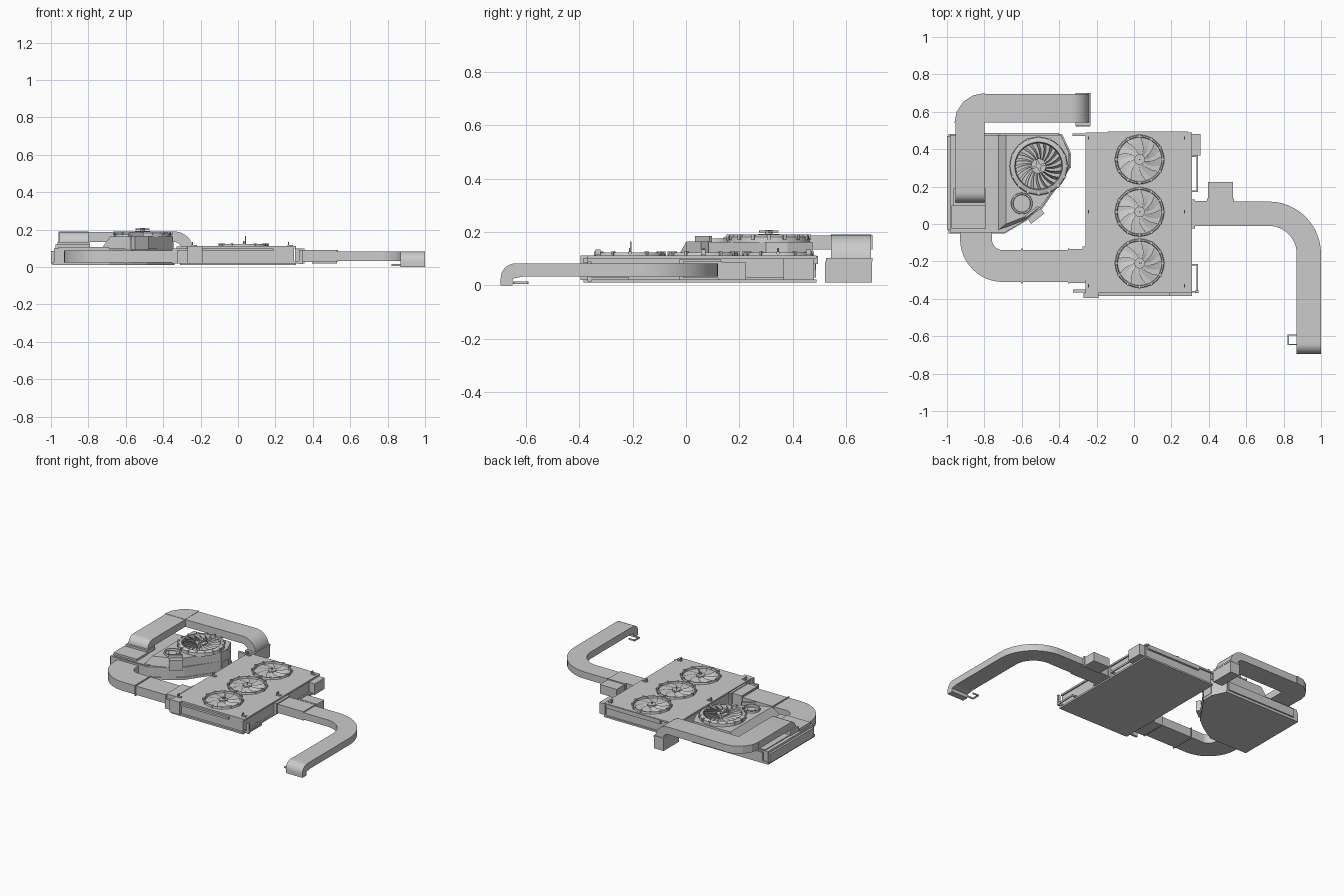
import bpy, bmesh
from math import cos, sin, pi, radians
from mathutils import Matrix, Vector


def finish(name, bm, smooth=False):
    bmesh.ops.recalc_face_normals(bm, faces=bm.faces)
    me = bpy.data.meshes.new(name)
    bm.to_mesh(me)
    bm.free()
    ob = bpy.data.objects.new(name, me)
    bpy.context.collection.objects.link(ob)
    if smooth:
        bpy.context.view_layer.objects.active = ob
        ob.select_set(True)
        bpy.ops.object.shade_smooth_by_angle(angle=radians(35))
        ob.select_set(False)
    return ob


def prism(name, pts, axis, lo, hi, smooth=False):
    """Extrude a 2D outline along an axis."""
    place = {'x': lambda p, t: (t, p[0], p[1]),
             'y': lambda p, t: (p[0], t, p[1]),
             'z': lambda p, t: (p[0], p[1], t)}[axis]
    bm = bmesh.new()
    a = [bm.verts.new(place(p, lo)) for p in pts]
    b = [bm.verts.new(place(p, hi)) for p in pts]
    bm.faces.new(a)
    bm.faces.new(b)
    for i in range(len(pts)):
        j = (i + 1) % len(pts)
        bm.faces.new((a[i], a[j], b[j], b[i]))
    return finish(name, bm, smooth)


def box(name, x0, x1, y0, y1, z0, z1, turn=0):
    c = Vector(((x0 + x1) / 2, (y0 + y1) / 2, (z0 + z1) / 2))
    bm = bmesh.new()
    bmesh.ops.create_cube(bm, size=1, matrix=Matrix.Translation(c) @ Matrix.Rotation(turn, 4, 'Z')
                          @ Matrix.Diagonal((x1 - x0, y1 - y0, z1 - z0, 1)))
    return finish(name, bm)


def arc(cx, cy, r, a0, a1, n=10):
    return [(cx + r * cos(radians(a0 + (a1 - a0) * i / n)),
             cy + r * sin(radians(a0 + (a1 - a0) * i / n))) for i in range(n + 1)]


def lathe(name, x, y, profile, n=40):
    """Revolve a closed (radius, z) profile."""
    bm = bmesh.new()
    rings = [[bm.verts.new((x + r * cos(2 * pi * i / n), y + r * sin(2 * pi * i / n), z))
              for r, z in profile] for i in range(n)]
    m = len(profile)
    for i in range(n):
        for k in range(m):
            bm.faces.new((rings[i][k], rings[i][(k + 1) % m],
                          rings[(i + 1) % n][(k + 1) % m], rings[(i + 1) % n][k]))
    return finish(name, bm, True)


def cyl(name, x, y, r, z0, z1, n=24):
    return prism(name, arc(x, y, r, 0, 360 - 360 / n, n - 1), 'z', z0, z1, True)


def blades(name, x, y, r0, r1, z0, z1, count, sweep, chord):
    """Ring of tilted fan blades."""
    bm = bmesh.new()
    for i in range(count):
        a = 2 * pi * i / count
        prev = None
        for s in range(4):
            t = s / 3
            r = r0 + (r1 - r0) * t
            b = a + sweep * t
            row = [bm.verts.new((x + r * cos(b + d), y + r * sin(b + d), z))
                   for d, z in ((0, z0), (chord, z1))]
            if prev:
                bm.faces.new((prev[0], prev[1], row[1], row[0]))
            prev = row
    return finish(name, bm)


# Condenser box with top plate and base flange
box("condenser_body", -0.25, 0.30, -0.37, 0.48, 0.01, 0.10)
box("condenser_top_plate", -0.26, 0.31, -0.37, 0.49, 0.10, 0.112)
box("condenser_base", -0.26, 0.31, -0.385, 0.49, 0.01, 0.022)
box("front_flange", -0.27, -0.19, -0.395, -0.37, 0.02, 0.112)
box("front_lip", -0.27, 0.19, -0.386, -0.37, 0.085, 0.10)
box("back_lip", -0.14, 0.29, 0.48, 0.495, 0.08, 0.11)

# Three condenser fans
for k, fy in enumerate((0.345, 0.065, -0.21)):
    lathe(f"fan_ring_{k}", 0.03, fy, [(0.132, 0.11), (0.128, 0.124), (0.121, 0.124), (0.117, 0.11)])
    blades(f"fan_blades_{k}", 0.03, fy, 0.03, 0.113, 0.113, 0.121, 9, 0.4, 0.42)
    cyl(f"fan_hub_{k}", 0.03, fy, 0.028, 0.11, 0.124)
    cyl(f"fan_pin_{k}", 0.03, fy, 0.004, 0.12, 0.14, 8)
    for j in range(12):
        a = 2 * pi * j / 12
        cx, cy = 0.03 + 0.126 * cos(a), fy + 0.126 * sin(a)
        box(f"fan_clip_{k}_{j}", cx - 0.009, cx + 0.009, cy - 0.005, cy + 0.005, 0.112, 0.127, a)
box("thin_pin", 0.038, 0.043, -0.21, -0.205, 0.12, 0.165)

# Lifting brackets along the plate edges
for sx in (-0.235, 0.28):
    for sy in (-0.33, 0.065, 0.46):
        box("lifting_bracket", sx - 0.015, sx + 0.015, sy - 0.009, sy + 0.009, 0.11, 0.118)
        box("lifting_lug", sx - 0.012, sx - 0.006, sy - 0.009, sy + 0.009, 0.11, 0.135)

# Side fittings and handle frames
box("side_box", 0.31, 0.355, 0.365, 0.48, 0.02, 0.10)
for y0, y1 in ((-0.365, -0.215), (0.17, 0.365)):
    box("handle_rail", 0.335, 0.342, y0, y1, 0.02, 0.032)
    for e in (y0, y1 - 0.008):
        box("handle_arm", 0.30, 0.342, e, e + 0.008, 0.02, 0.032)
box("handle_upright", 0.325, 0.345, -0.37, -0.355, 0.015, 0.09)
box("left_back_strap", -0.33, -0.26, 0.47, 0.485, 0.06, 0.11)
box("left_front_strap", -0.325, -0.26, -0.365, -0.35, 0.02, 0.09)
box("left_side_tab", -0.275, -0.26, -0.30, -0.12, 0.02, 0.105)

# Right duct: stub, bend, straight run and down-turned mouth
box("right_duct_collar", 0.31, 0.53, -0.012, 0.122, 0.027, 0.09)
box("right_duct_flange", 0.305, 0.325, -0.025, 0.13, 0.02, 0.098)
prism("right_duct", [(0.52, -0.01), (0.52, 0.12)] + arc(0.72, -0.16, 0.28, 90, 0, 12)
      + [(1.0, -0.62), (0.87, -0.62)] + arc(0.72, -0.16, 0.15, 0, 90, 12), 'z', 0.033, 0.082, True)
prism("right_duct_mouth", [(-0.61, 0.082)] + arc(-0.64, 0.027, 0.055, 90, 180, 8)
      + [(-0.695, 0.0), (-0.65, 0.0), (-0.65, 0.025), (-0.61, 0.033)], 'x', 0.868, 1.0, True)
box("side_stub_box", 0.395, 0.53, 0.12, 0.225, 0.02, 0.085)
box("side_stub_lip", 0.39, 0.535, 0.12, 0.135, 0.03, 0.092)
for y in (-0.648, -0.596):
    box("mouth_bracket_bar", 0.825, 0.87, y, y + 0.006, 0.005, 0.015)
box("mouth_bracket_end", 0.822, 0.829, -0.648, -0.59, 0.005, 0.015)

# Left duct between condenser and blower unit
prism("left_duct", [(-0.93, 0.0)] + arc(-0.70, -0.08, 0.23, 180, 270, 12)
      + [(-0.25, -0.31), (-0.25, -0.14)] + arc(-0.70, -0.08, 0.06, 270, 180, 12)
      + [(-0.76, 0.0)], 'z', 0.025, 0.088, True)
for x in (-0.60, -0.35):
    box("left_duct_flange", x - 0.004, x + 0.004, -0.318, -0.132, 0.018, 0.094)
box("left_duct_collar", -0.35, -0.25, -0.315, -0.135, 0.02, 0.10)

# Blower unit: base tray, low deck and raised housing
outline = [(-0.985, 0.475), (-0.39, 0.475), (-0.345, 0.38), (-0.345, 0.30), (-0.49, 0.09),
           (-0.58, 0.02), (-0.69, -0.045), (-0.985, -0.045)]
prism("blower_base", outline, 'z', 0.012, 0.10)
mid = Vector((-0.67, 0.22))
prism("blower_tray", [tuple(mid + (Vector(p) - mid) * 1.02) for p in outline], 'z', 0.01, 0.028)
box("blower_left_cover", -1.0, -0.95, -0.03, 0.47, 0.02, 0.085)
box("blower_deck_rim", -0.96, -0.69, -0.04, 0.47, 0.098, 0.106)
bm = bmesh.new()
low = [(-0.735, 0.475), (-0.39, 0.475), (-0.345, 0.38), (-0.345, 0.30), (-0.50, 0.09), (-0.58, 0.02), (-0.735, -0.04)]
top = [(-0.685, 0.475), (-0.39, 0.475), (-0.347, 0.38), (-0.347, 0.30), (-0.50, 0.09), (-0.58, 0.04), (-0.685, 0.0)]
la = [bm.verts.new((*p, 0.09)) for p in low]
ta = [bm.verts.new((*p, 0.162)) for p in top]
bm.faces.new(la)
bm.faces.new(ta)
for i in range(7):
    bm.faces.new((la[i], la[(i + 1) % 7], ta[(i + 1) % 7], ta[i]))
finish("blower_housing", bm)

# Blower fan
fx, fy = -0.51, 0.31
lathe("blower_ring", fx, fy, [(0.155, 0.16), (0.152, 0.182), (0.14, 0.19), (0.128, 0.19), (0.122, 0.16)], 48)
blades("blower_blades", fx, fy, 0.04, 0.124, 0.165, 0.188, 20, 0.3, 0.13)
cyl("blower_hub", fx, fy, 0.04, 0.16, 0.192)
cyl("blower_shaft", fx, fy, 0.014, 0.19, 0.208, 12)
for a in (0.3, 0.3 + pi / 2):
    box("blower_cross_bar", fx - 0.037, fx + 0.037, fy - 0.006, fy + 0.006, 0.198, 0.205, a)
for j in range(16):
    a = 2 * pi * j / 16
    cx, cy = fx + 0.149 * cos(a), fy + 0.149 * sin(a)
    box("blower_clip", cx - 0.01, cx + 0.01, cy - 0.006, cy + 0.006, 0.17, 0.19, a)

# Motor next to the blower
lathe("motor_ring", -0.60, 0.11, [(0.058, 0.16), (0.056, 0.175), (0.048, 0.175), (0.045, 0.16)], 28)
cyl("motor_cap", -0.60, 0.11, 0.03, 0.155, 0.168)
box("motor_bracket", -0.57, -0.48, 0.025, 0.06, 0.09, 0.165, radians(38))
box("motor_arm", -0.59, -0.50, 0.06, 0.072, 0.16, 0.185, radians(38))
box("blower_side_vent", -0.36, -0.338, 0.30, 0.375, 0.03, 0.09)
box("blower_back_strip", -0.95, -0.40, 0.474, 0.487, 0.03, 0.09)

# Upper duct: riser, run along the deck, mitred corner and drop to the ground
box("riser_base", -0.975, -0.79, -0.025, 0.10, 0.085, 0.12)
box("riser_flange", -0.965, -0.795, 0.10, 0.19, 0.10, 0.135)
prism("upper_duct_side", [(0.545, 0.187)] + arc(0.17, 0.132, 0.055, 90, 180, 6)
      + [(0.115, 0.11), (0.17, 0.11), (0.175, 0.135), (0.545, 0.135)], 'x', -0.955, -0.80, True)
prism("upper_duct_corner", [(-0.80, 0.54)] + arc(-0.80, 0.54, 0.16, 90, 180, 4), 'z', 0.135, 0.189)
prism("upper_duct_back", [(-0.80, 0.187)] + arc(-0.34, 0.09, 0.10, 90, 0, 8)
      + [(-0.24, 0.01), (-0.305, 0.01), (-0.305, 0.09)] + arc(-0.345, 0.09, 0.045, 0, 90, 6)
      + [(-0.80, 0.135)], 'y', 0.543, 0.694, True)
box("drop_flange", -0.312, -0.233, 0.525, 0.70, 0.09, 0.102)
box("drop_box", -0.31, -0.235, 0.522, 0.698, 0.01, 0.09)
